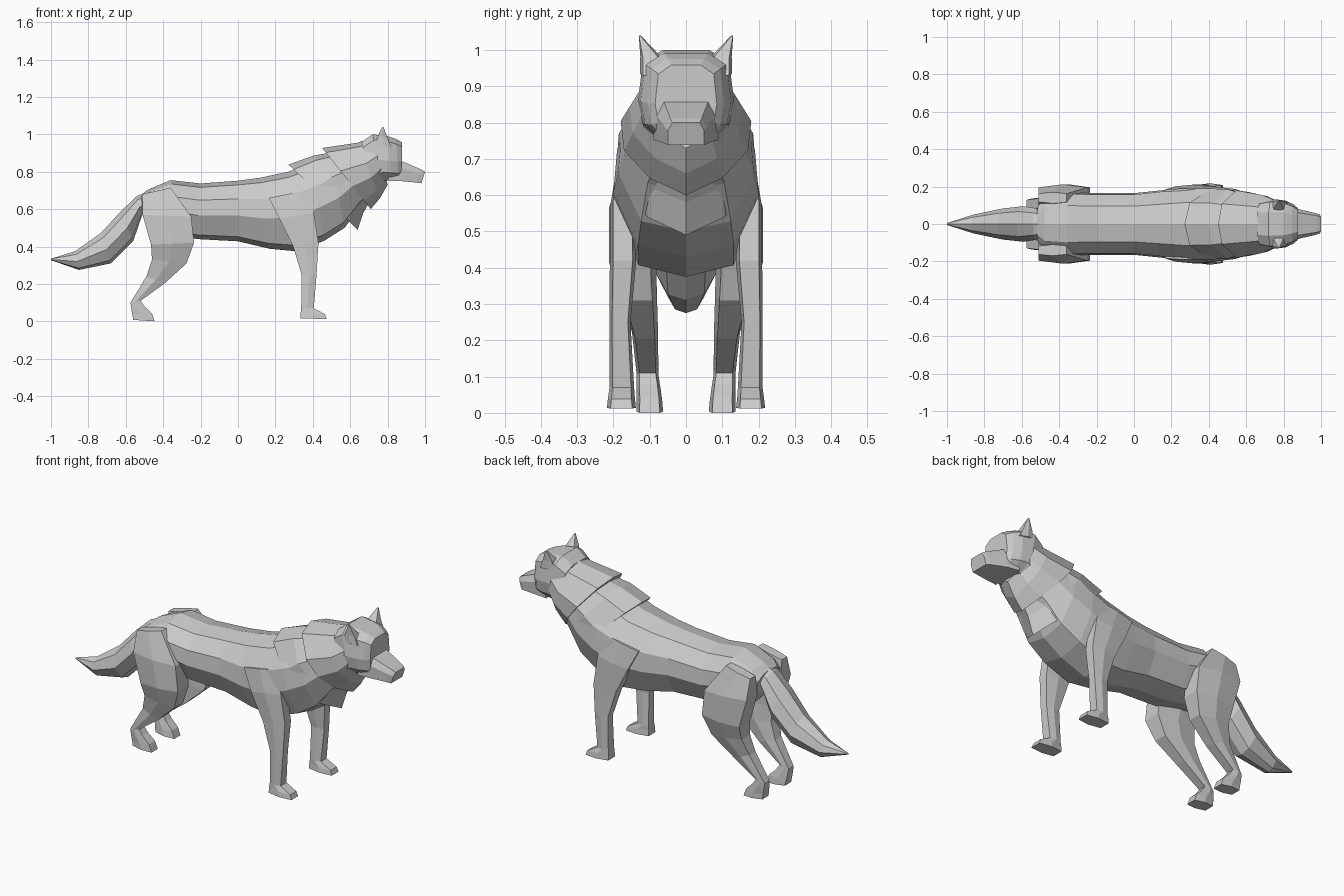
import bpy, bmesh
from mathutils import Vector

# Ring shapes: (sideways, along the section line from bottom to top), both -1..1
def mirrored(half):
    return half + [(-s, u) for s, u in reversed(half) if s > 0]

BODY = mirrored([(0, 1), (.58, .86), (.95, .4), (1, -.15), (.66, -.85), (0, -1)])
RUFF = mirrored([(0, 1), (.6, .85), (1, .25), (.95, -.25), (.55, -.72), (0, -1)])
HEAD = mirrored([(.48, 1), (.9, .75), (1, -.1), (.9, -.65), (.55, -1)])
SNOUT = mirrored([(.75, 1), (1, .3), (1, -1)])
LIMB = mirrored([(.75, 1), (1, 0), (.75, -1)])
TAIL = mirrored([(0, 1), (.7, .65), (1, -.1), (.6, -.8), (0, -1)])


def loft(name, ring, sections, mirror=False):
    """Skin through sections (top x, top z, bottom x, bottom z, half width[, y])."""
    bm = bmesh.new()
    rings = []
    for tx, tz, bx, bz, w, *yc in sections:
        y = yc[0] if yc else 0
        top, bot = Vector((tx, y, tz)), Vector((bx, y, bz))
        mid, half = (top + bot) / 2, (top - bot) / 2
        rings.append([bm.verts.new(mid + half * u + Vector((0, w * s, 0))) for s, u in ring])
    n = len(ring)
    for a, b in zip(rings, rings[1:]):
        for i in range(n):
            j = (i + 1) % n
            bm.faces.new((a[i], a[j], b[j], b[i]))
    bm.faces.new(rings[0])
    bm.faces.new(rings[-1])
    bmesh.ops.recalc_face_normals(bm, faces=bm.faces)
    me = bpy.data.meshes.new(name)
    bm.to_mesh(me)
    bm.free()
    ob = bpy.data.objects.new(name, me)
    bpy.context.collection.objects.link(ob)
    if mirror:
        m = ob.modifiers.new("Mirror", 'MIRROR')
        m.use_axis = (False, True, False)
    return ob


# Torso from rump to neck
loft("body", BODY, [
    (-.52, .675, -.50, .56, .10),
    (-.48, .705, -.44, .48, .155),
    (-.36, .755, -.31, .46, .17),
    (-.20, .737, -.22, .44, .165),
    (.00, .752, .00, .428, .165),
    (.12, .768, .17, .388, .18),
    (.27, .80, .31, .375, .198),
    (.40, .85, .46, .43, .20),
    (.50, .88, .57, .50, .187),
    (.60, .91, .65, .61, .16),
    (.72, .96, .76, .72, .11)])

# Two overlapping fur collars, flared at the back edge
loft("shoulder_ruff", RUFF, [
    (.27, .838, .64, .49, .19),
    (.40, .885, .67, .58, .185),
    (.56, .915, .72, .67, .15)])
loft("neck_ruff", RUFF, [
    (.45, .927, .71, .60, .18),
    (.64, .955, .76, .66, .155),
    (.73, .99, .80, .73, .125)])

# Head, muzzle and ears
loft("head", HEAD, [
    (.66, .96, .73, .72, .12),
    (.72, 1.00, .78, .752, .132),
    (.80, .99, .82, .753, .125),
    (.845, .975, .86, .755, .105),
    (.876, .958, .875, .765, .085)])
loft("muzzle", SNOUT, [
    (.83, .875, .80, .752, .09),
    (.88, .855, .87, .75, .08),
    (.98, .812, .955, .742, .058),
    (1.0, .80, .98, .738, .05)])
loft("ear", LIMB, [
    (.735, .94, .82, .93, .035, .092),
    (.745, .985, .80, .98, .028, .098),
    (.772, 1.04, .778, 1.038, .003, .127)], mirror=True)

# Bushy tail
loft("tail", TAIL, [
    (-.48, .695, -.49, .60, .06),
    (-.54, .67, -.515, .56, .085),
    (-.63, .585, -.56, .43, .095),
    (-.73, .475, -.68, .31, .083),
    (-.87, .375, -.85, .275, .05),
    (-1.0, .335, -1.0, .327, .005)])

# Legs, listed from the body down to the toes
loft("front_leg", LIMB, [
    (.165, .66, .36, .70, .025, .165),
    (.22, .55, .405, .58, .035, .175),
    (.295, .40, .43, .42, .036, .174),
    (.34, .25, .42, .25, .029, .182),
    (.338, .07, .405, .07, .034, .177),
    (.335, .045, .465, .038, .037, .178),
    (.335, .016, .475, .012, .040, .178)], mirror=True)
loft("hind_leg", LIMB, [
    (-.51, .68, -.36, .715, .03, .14),
    (-.51, .57, -.25, .56, .065, .147),
    (-.465, .41, -.235, .42, .065, .147),
    (-.46, .33, -.275, .31, .050, .13),
    (-.49, .24, -.39, .205, .036, .113),
    (-.575, .10, -.52, .11, .030, .106),
    (-.57, .065, -.50, .08, .033, .104),
    (-.565, .035, -.46, .042, .035, .101),
    (-.56, .008, -.445, .0, .037, .100)], mirror=True)
